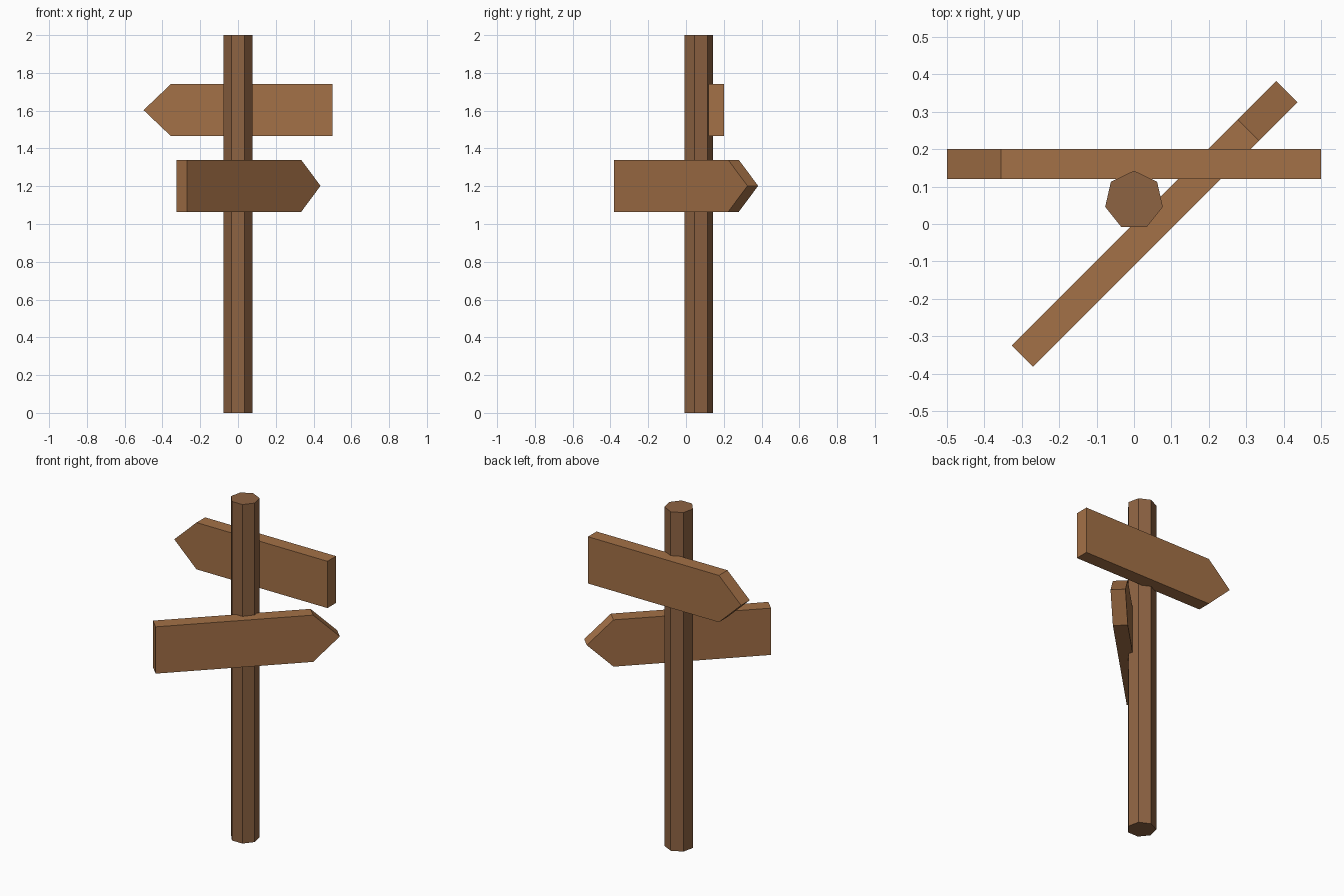
import bpy, bmesh, math
from mathutils import Matrix

if "Cube" in bpy.data.objects:
    bpy.data.objects.remove(bpy.data.objects["Cube"])


def wood(name, color):
    m = bpy.data.materials.new(name)
    m.diffuse_color = (*color, 1)
    m.use_nodes = True
    m.node_tree.nodes["Principled BSDF"].inputs["Base Color"].default_value = m.diffuse_color
    return m


def prism(name, profile, direction, transform, material):
    # Extrude a closed profile along a direction into a solid part
    bm = bmesh.new()
    face = bm.faces.new([bm.verts.new(p) for p in profile])
    ext = bmesh.ops.extrude_face_region(bm, geom=[face], use_keep_orig=True)
    verts = [g for g in ext["geom"] if isinstance(g, bmesh.types.BMVert)]
    bmesh.ops.translate(bm, verts=verts, vec=direction)
    bmesh.ops.recalc_face_normals(bm, faces=bm.faces)
    bm.transform(transform)
    me = bpy.data.meshes.new(name)
    bm.to_mesh(me)
    bm.free()
    me.materials.append(material)
    ob = bpy.data.objects.new(name, me)
    bpy.context.collection.objects.link(ob)
    return ob


post_wood = wood("post_wood", (0.27, 0.125, 0.055))
sign_wood = wood("sign_wood", (0.37, 0.165, 0.063))

# Seven-sided post
R, SIDES = 0.079, 7
ring = [(R * math.sin(2 * math.pi * i / SIDES), R * math.cos(2 * math.pi * i / SIDES), 0)
        for i in range(SIDES)]
prism("post", ring, (0, 0, 2), Matrix.Translation((0, 0.0635, 0)), post_wood)


# Arrow-shaped boards, pointing along local +x
L, SHOULDER, H, T = 0.5, 0.355, 0.138, 0.08


def arrow_board(name, center, angle):
    outline = [(-L, -T / 2, -H), (SHOULDER, -T / 2, -H), (L, -T / 2, 0),
               (SHOULDER, -T / 2, H), (-L, -T / 2, H)]
    xf = Matrix.Translation(center) @ Matrix.Rotation(math.radians(angle), 4, 'Z')
    prism(name, outline, (0, T, 0), xf, sign_wood)


arrow_board("upper_sign", (0, 0.16, 1.603), 180)
arrow_board("lower_sign", (0.055, 0, 1.202), 45)
